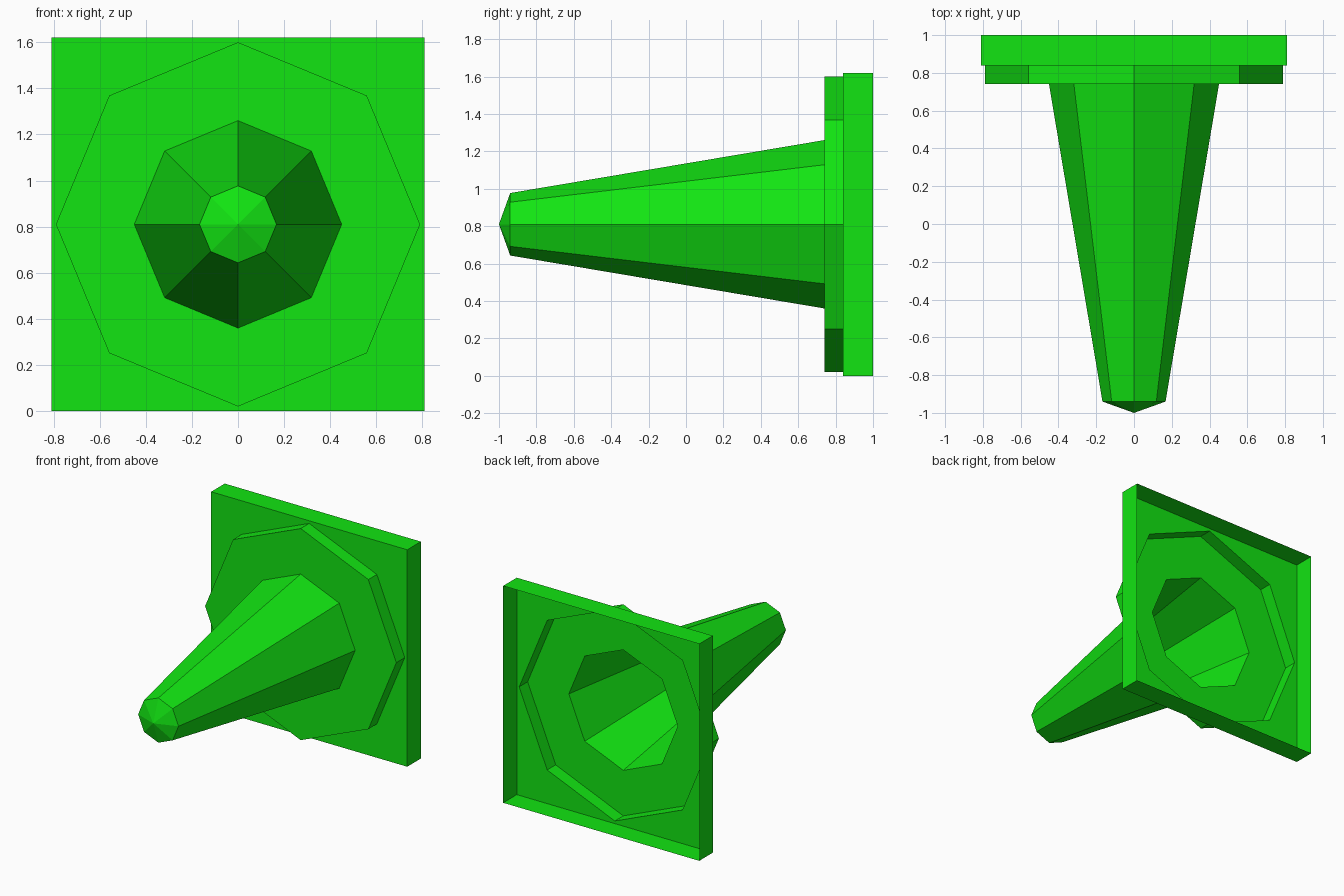
import bpy, bmesh, math

if "Cube" in bpy.data.objects:
    bpy.data.objects.remove(bpy.data.objects["Cube"])

CZ = 0.81  # height of the cone axis

green = bpy.data.materials.new("bright_green")
green.diffuse_color = (0.006, 0.78, 0.006, 1)
green.use_nodes = True
green.node_tree.nodes["Principled BSDF"].inputs["Base Color"].default_value = green.diffuse_color


def octagon(r, y):
    return [(r * math.cos(k * math.pi / 4), y, CZ + r * math.sin(k * math.pi / 4)) for k in range(8)]


def square(h, y):
    # corners plus side midpoints, so it bridges cleanly to an octagon
    return [(h * round(math.cos(k * math.pi / 4)), y, CZ + h * round(math.sin(k * math.pi / 4))) for k in range(8)]


def shell(name, rings, tip=None):
    """Open thin shell through 8-point rings, ordered from back to front."""
    bm = bmesh.new()
    loops = [[bm.verts.new(p) for p in ring] for ring in rings]
    for a, b in zip(loops, loops[1:]):
        for i in range(8):
            j = (i + 1) % 8
            bm.faces.new((a[i], a[j], b[j], b[i]))
    if tip:
        t = bm.verts.new(tip)
        for i in range(8):
            bm.faces.new((loops[-1][i], loops[-1][(i + 1) % 8], t))
    mesh = bpy.data.meshes.new(name)
    bm.to_mesh(mesh)
    bm.free()
    mesh.materials.append(green)
    bpy.context.collection.objects.link(bpy.data.objects.new(name, mesh))


# Square foot, open at the back, with an octagonal opening in its front
shell("base_plate", [square(0.81, 1.0), square(0.81, 0.84), octagon(0.79, 0.84)])
# Raised octagonal step
shell("base_collar", [octagon(0.79, 0.84), octagon(0.79, 0.74), octagon(0.45, 0.74)])
# Hollow tapering cone with a shallow pointed cap
shell("cone_body", [octagon(0.45, 0.74), octagon(0.167, -0.94)], tip=(0, -1.0, CZ))
